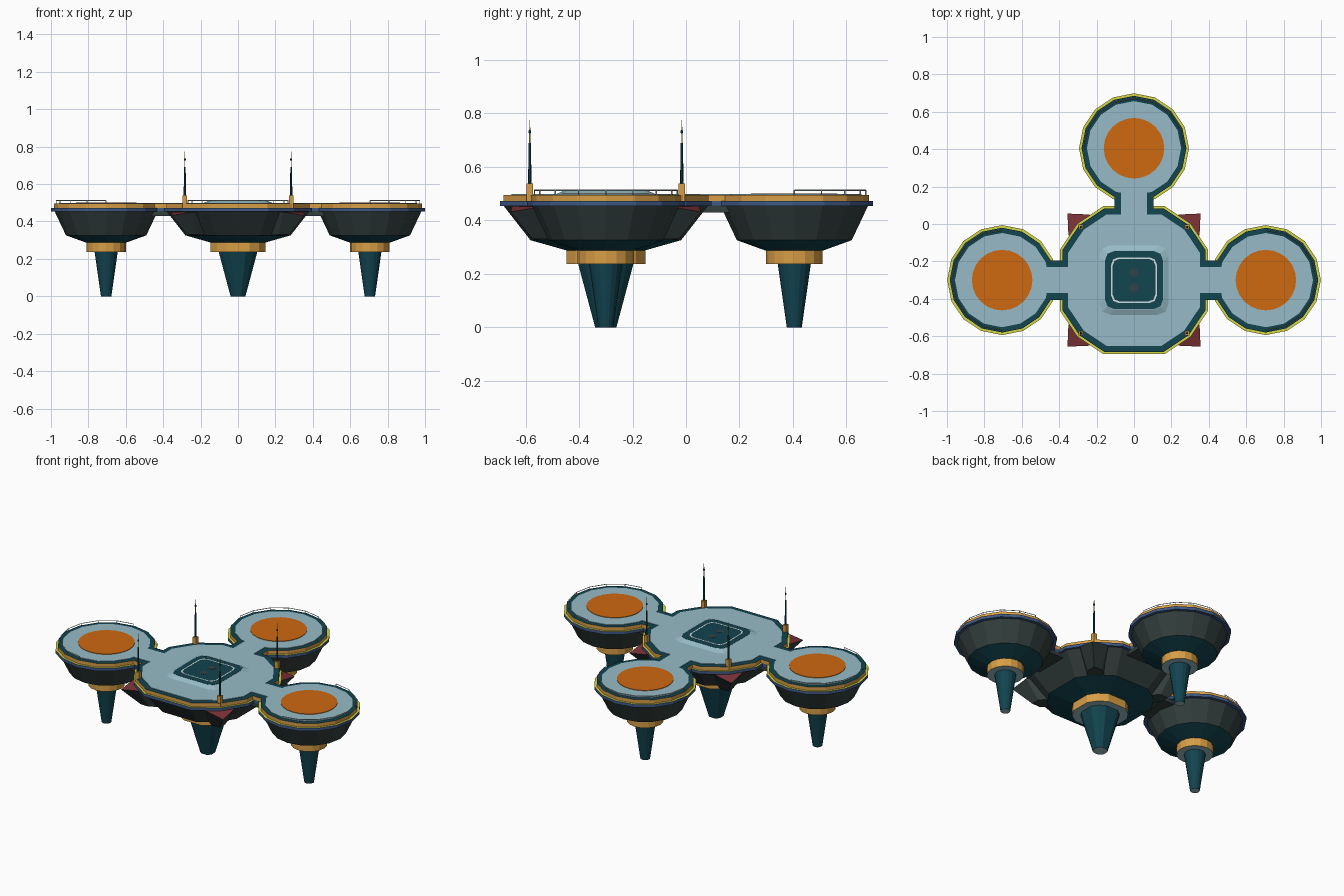
import bpy, bmesh, math
from mathutils import Matrix

if "Cube" in bpy.data.objects:
    bpy.data.objects.remove(bpy.data.objects["Cube"])

COLORS = {
    "pale_deck": (0.31, 0.50, 0.57), "orange_pad": (0.62, 0.14, 0.005),
    "tan_trim": (0.68, 0.34, 0.06), "dark_teal": (0.006, 0.058, 0.08),
    "grey_green_hull": (0.033, 0.05, 0.048), "blue_band": (0.05, 0.10, 0.23),
    "yellow_edge": (0.66, 0.66, 0.06), "dull_red": (0.20, 0.032, 0.038),
    "rail_white": (0.62, 0.74, 0.76), "hatch_brown": (0.035, 0.055, 0.06),
}
MATS = {}
for key, c in COLORS.items():
    MATS[key] = bpy.data.materials.new(key)
    MATS[key].diffuse_color = (*c, 1)
DECK, PAD, TAN, TEAL, HULL, BLUE, YELLOW, RED, RAIL, BROWN = COLORS


def finish(name, bm, used, matrix):
    bmesh.ops.recalc_face_normals(bm, faces=bm.faces)
    me = bpy.data.meshes.new(name)
    bm.to_mesh(me)
    bm.free()
    for m in used:
        me.materials.append(MATS[m])
    ob = bpy.data.objects.new(name, me)
    ob.matrix_world = matrix
    bpy.context.collection.objects.link(ob)
    return ob


def loft(name, outline, rings, colors, matrix):
    """Stack scaled copies of an outline; rings = (scale, z).
    colors: bottom cap, each band going up, top cap."""
    bm = bmesh.new()
    used = list(dict.fromkeys(colors))
    loops = [[bm.verts.new((x * s, y * s, z)) for x, y in outline] for s, z in rings]
    n = len(outline)
    bm.faces.new(loops[0][::-1]).material_index = used.index(colors[0])
    for k in range(len(rings) - 1):
        a, b = loops[k], loops[k + 1]
        for i in range(n):
            j = (i + 1) % n
            f = bm.faces.new((a[i], a[j], b[j], b[i]))
            f.material_index = used.index(colors[k + 1])
    bm.faces.new(loops[-1]).material_index = used.index(colors[-1])
    return finish(name, bm, used, matrix)


def ring(degrees):
    return [(math.cos(math.radians(d)), math.sin(math.radians(d))) for d in degrees]


def rect(x0, x1, w):
    return [(x0, -w), (x1, -w), (x1, w), (x0, w)]


def rods(name, paths, radius, mat, matrix):
    cu = bpy.data.curves.new(name, "CURVE")
    cu.dimensions = "3D"
    cu.bevel_depth = radius
    cu.bevel_resolution = 0
    cu.use_fill_caps = True
    for pts in paths:
        sp = cu.splines.new("POLY")
        sp.points.add(len(pts) - 1)
        for p, co in zip(sp.points, pts):
            p.co = (*co, 1)
    cu.materials.append(MATS[mat])
    ob = bpy.data.objects.new(name, cu)
    ob.matrix_world = matrix
    bpy.context.collection.objects.link(ob)


POD = ring([k * 22.5 for k in range(16)])
HUB = ring([q + d for q in (0, 90, 180, 270) for d in (22.5, 45, 67.5)])
DISC = ring([k * 15 for k in range(24)])
SQUARE = [(1, -.68), (1, .68), (.91, .91), (.68, 1), (-.68, 1), (-.91, .91),
          (-1, .68), (-1, -.68), (-.91, -.91), (-.68, -1), (.68, -1), (.91, -.91)]
CENTRE = Matrix.Translation((0, -0.3, 0))


def platform(prefix, outline, M, stalk, collar, bowl, rim):
    """Stalk, collar, bowl and rimmed deck, shared by the hub and the pods."""
    loft(prefix + "_stalk", outline, [(stalk[0], 0), (stalk[1], .245)], [DECK, TEAL, TEAL], M)
    loft(prefix + "_collar", outline, [(collar, .237), (collar, .29)], [DECK, TAN, TAN], M)
    loft(prefix + "_bowl", outline,
         [(bowl[0], .288), (bowl[1], .326), (bowl[2], .455)], [TEAL, TEAL, HULL, HULL], M)
    # flange, tan kerb, dark border and raised pale deck
    loft(prefix + "_deck", outline,
         [(rim[0], .453), (rim[0], .472), (rim[1], .472), (rim[1], .495), (rim[2], .495), (rim[2], .498)],
         [BLUE, BLUE, YELLOW, TAN, TEAL, DECK, DECK], M)


# central hub
platform("hub", HUB, CENTRE, (.043, .114), .16, (.16, .305, .414), (.428, .415, .381))

# raised hatch on the hub
loft("hatch_base", SQUARE, [(.188, .497), (.157, .511)], [DECK, DECK, DECK], CENTRE)
loft("hatch_plate", SQUARE, [(.155, .510), (.155, .512)], [TEAL] * 3, CENTRE)
loft("hatch_line", SQUARE, [(.122, .511), (.122, .5135), (.114, .5135), (.114, .5125)],
     [RAIL, RAIL, RAIL, RAIL, TEAL], CENTRE)
for y in (-.04, .04):
    loft("hatch_spot", ring(range(0, 360, 60)), [(.024, .512), (.024, .5135)], [BROWN] * 3,
         CENTRE @ Matrix.Translation((0, y, 0)))

# three arms, each a bridge with a landing pod at its end (pod faces local +x)
for side, ang in (("right", 0), ("back", 90), ("left", 180)):
    A = CENTRE @ Matrix.Rotation(math.radians(ang), 4, "Z")
    loft(side + "_bridge", rect(.35, .47, .105),
         [(1, .43), (1, .455), (1, .472), (1, .495)], [HULL, HULL, BLUE, TAN, TEAL], A)
    loft(side + "_bridge_deck", rect(.32, .48, .07), [(1, .494), (1, .498)], [DECK] * 3, A)
    P = A @ Matrix.Translation((.705, 0, 0))
    platform(side + "_pod", POD, P, (.028, .063), .105, (.11, .215, .276), (.294, .280, .252))
    loft(side + "_landing_pad", DISC, [(.162, .497), (.162, .501)], [PAD] * 3, P)
    # railing round the outer half
    arc = [(.267 * x, .267 * y) for x, y in ring([-90 + k * 22.5 for k in range(9)])]
    rods(side + "_railing", [[(x, y, .513) for x, y in arc]] +
         [[(x, y, .494), (x, y, .513)] for x, y in arc], .0022, RAIL, P)

# corner fins and antennas at the four diagonals of the hub
for k in range(4):
    D = CENTRE @ Matrix.Rotation(math.radians(45 + 90 * k), 4, "Z")
    bm = bmesh.new()
    top = [bm.verts.new(v) for v in
           [(.30, -.085, .452), (.418, -.078, .451), (.503, 0, .432), (.418, .078, .451), (.30, .085, .452)]]
    low = [bm.verts.new(v) for v in
           [(.26, -.05, .325), (.35, -.04, .33), (.388, 0, .33), (.35, .04, .33), (.26, .05, .325)]]
    caps = [bm.faces.new((top[1], top[2], top[3])),
            bm.faces.new((top[0], top[1], top[3], top[4]))]
    for f in caps:
        f.material_index = 1
    bm.faces.new(low[::-1])
    for i in range(5):
        j = (i + 1) % 5
        bm.faces.new((low[i], low[j], top[j], top[i]))
    finish("corner_fin", bm, [HULL, RED], D)

    N = D @ Matrix.Translation((.402, 0, 0)) @ Matrix.Rotation(math.radians(-45), 4, "Z")
    loft("antenna_base", rect(-.012, .012, .012), [(1, .47), (1, .538)], [TAN] * 3, N)
    loft("antenna_mast", ring(range(0, 360, 60)), [(.0065, .53), (.0045, .69)], [TEAL] * 3, N)
    loft("antenna_tip", ring(range(0, 360, 60)),
         [(.002, .688), (.002, .725), (.005, .727), (.005, .736), (.002, .738), (.001, .775)],
         [YELLOW, YELLOW, TEAL, TEAL, TEAL, YELLOW, YELLOW], N)

for m in bpy.data.materials:
    if m.users and not m.is_grease_pencil:
        m.use_nodes = True
        m.node_tree.nodes["Principled BSDF"].inputs["Base Color"].default_value = m.diffuse_color
